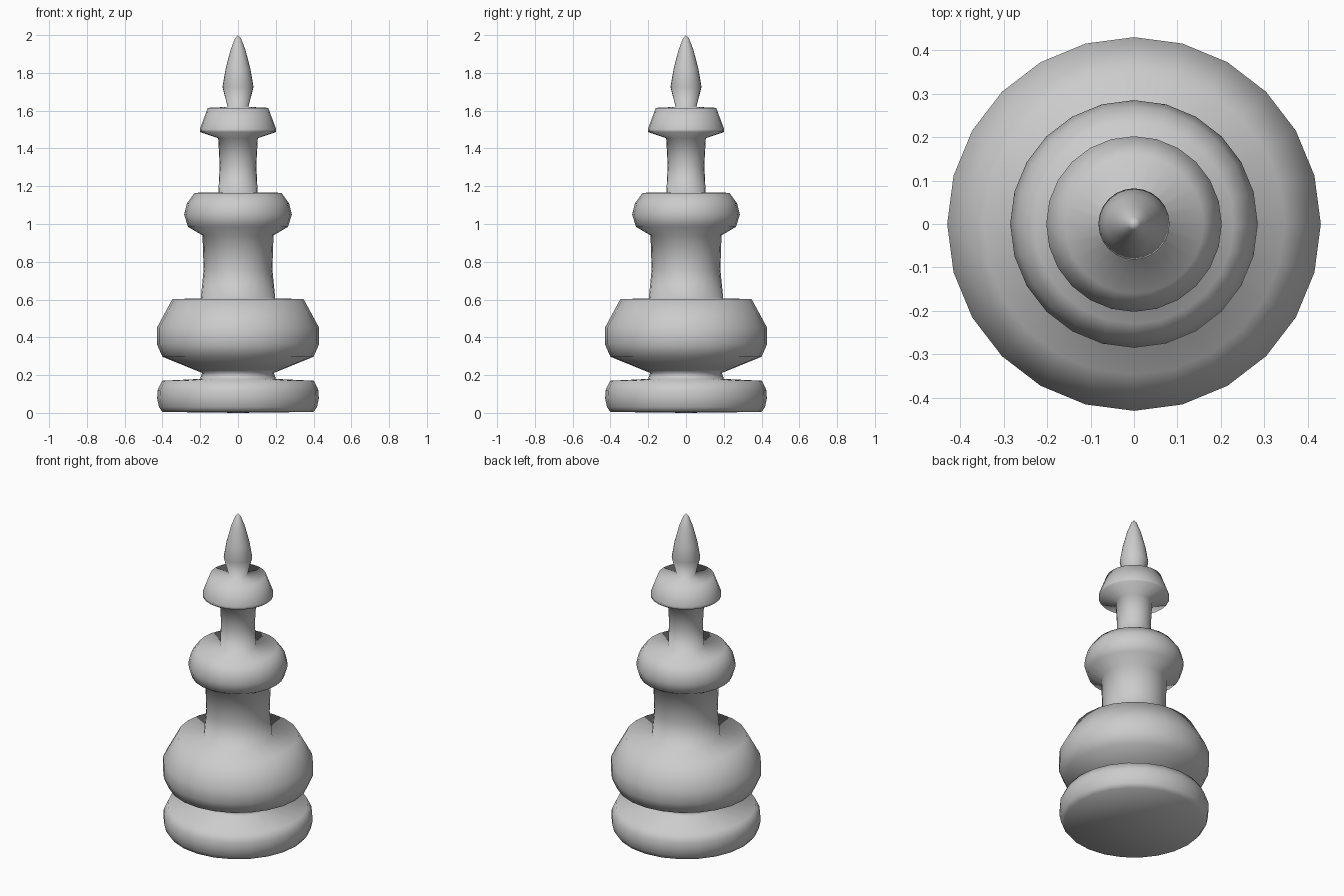
import bpy, bmesh, math

if "Cube" in bpy.data.objects:
    bpy.data.objects.remove(bpy.data.objects["Cube"])

SIDES = 24

# Half-profile sections (radius, height), bottom to top
base = [(0.40, 0.005), (0.418, 0.03), (0.428, 0.075), (0.426, 0.12), (0.402, 0.17), (0.20, 0.18)]
bulb = [(0.19, 0.212), (0.235, 0.23), (0.40, 0.297), (0.43, 0.365), (0.43, 0.45), (0.347, 0.603)]
column = [(0.197, 0.606), (0.182, 0.76), (0.188, 0.94)]
collar = [(0.265, 0.985), (0.285, 1.05), (0.27, 1.11), (0.23, 1.165)]
neck = [(0.104, 1.168), (0.097, 1.31), (0.105, 1.455)]
cap = [(0.202, 1.487), (0.202, 1.502), (0.16, 1.615)]
finial = [(0.055, 1.62), (0.082, 1.725), (0.066, 1.82), (0.04, 1.92), (0.015, 1.985)]


def lathe(name, profile, bottom, top):
    """Revolve a profile around z, closed by a centre point at each end."""
    bm = bmesh.new()
    rings = []
    for r, z in profile:
        rings.append([bm.verts.new((r * math.cos(a), r * math.sin(a), z))
                      for a in (2 * math.pi * i / SIDES for i in range(SIDES))])
    lo, hi = bm.verts.new((0, 0, bottom)), bm.verts.new((0, 0, top))
    for i in range(SIDES):
        j = (i + 1) % SIDES
        for a, b in zip(rings, rings[1:]):
            bm.faces.new((a[i], a[j], b[j], b[i]))
        bm.faces.new((lo, rings[0][j], rings[0][i]))
        bm.faces.new((hi, rings[-1][i], rings[-1][j]))
    for f in bm.faces:
        f.smooth = True
    mesh = bpy.data.meshes.new(name)
    bm.to_mesh(mesh)
    bm.free()
    obj = bpy.data.objects.new(name, mesh)
    bpy.context.collection.objects.link(obj)
    return obj


# One continuous turned body, smooth all over
lathe("turned_chess_piece", base + bulb + column + collar + neck + cap + finial, 0.0, 2.0)
